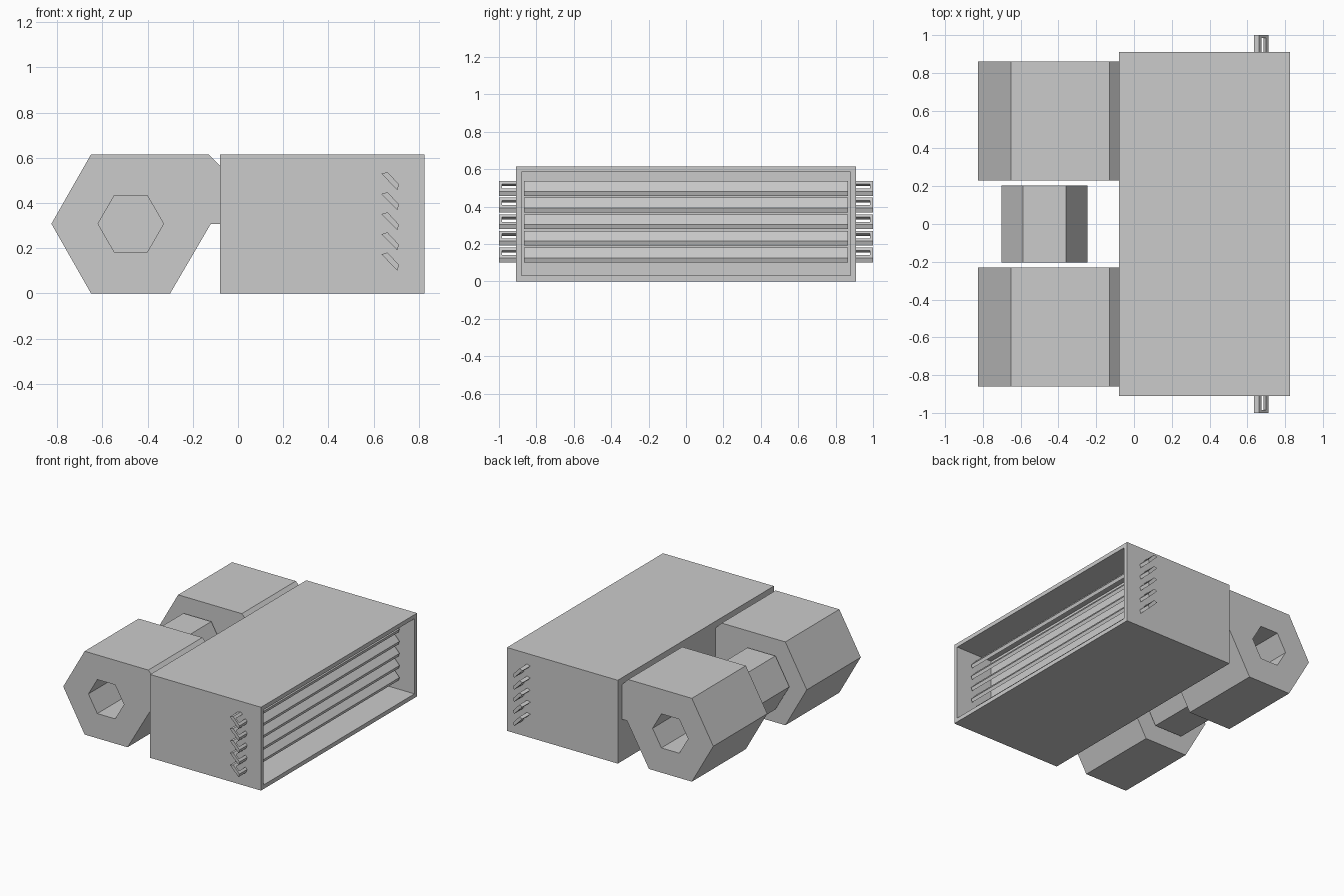
import bpy, bmesh, math
from mathutils import Vector

cube = bpy.data.objects.get("Cube")
if cube:
    bpy.data.objects.remove(cube, do_unlink=True)

grey = bpy.data.materials.new("plain_grey")
grey.use_nodes = True
grey.diffuse_color = (0.6, 0.6, 0.6, 1)
grey.node_tree.nodes["Principled BSDF"].inputs["Base Color"].default_value = (0.6, 0.6, 0.6, 1)


def finish(name, bm):
    bmesh.ops.recalc_face_normals(bm, faces=bm.faces)
    mesh = bpy.data.meshes.new(name)
    bm.to_mesh(mesh)
    bm.free()
    mesh.materials.append(grey)
    ob = bpy.data.objects.new(name, mesh)
    bpy.context.scene.collection.objects.link(ob)
    return ob


def add_prism(bm, profile, y0, y1):
    """Extrude an (x, z) outline from y0 to y1."""
    face = bm.faces.new([bm.verts.new((x, y0, z)) for x, z in profile])
    geom = bmesh.ops.extrude_face_region(bm, geom=[face])["geom"]
    moved = [v for v in geom if isinstance(v, bmesh.types.BMVert)]
    bmesh.ops.translate(bm, verts=moved, vec=(0, y1 - y0, 0))


def prism(name, profile, y0, y1):
    bm = bmesh.new()
    add_prism(bm, profile, y0, y1)
    return finish(name, bm)


def hexagon(cx, cz, r):
    return [(cx + r * math.cos(i * math.pi / 3), cz + r * math.sin(i * math.pi / 3))
            for i in range(6)]


# Housing: a block with a shallow recess in the +x side
bm = bmesh.new()
add_prism(bm, [(-0.08, 0), (0.825, 0), (0.825, 0.615), (-0.08, 0.615)], -0.91, 0.91)
bmesh.ops.recalc_face_normals(bm, faces=bm.faces)
mouth = max(bm.faces, key=lambda f: f.calc_center_median().x)
bmesh.ops.inset_region(bm, faces=[mouth], thickness=0.043)
bmesh.ops.translate(
    bm, vec=(-0.3, 0, 0),
    verts=[v for v in bmesh.ops.extrude_face_region(bm, geom=[mouth])["geom"]
           if isinstance(v, bmesh.types.BMVert)])
bmesh.ops.delete(bm, geom=[mouth], context="FACES")
finish("housing", bm)

# Hexagonal hinge barrels with a hexagonal bore
HUB = (-0.474, 0.308)
barrel = [(-0.825, 0.308), (-0.65, 0.615), (-0.13, 0.615), (-0.08, 0.565),
          (-0.08, 0.308), (-0.12, 0.308), (-0.30, 0), (-0.65, 0)]
cutter = prism("bore_cutter", hexagon(*HUB, 0.145), -1.2, 1.2)
cutter.hide_render = True
cutter.hide_viewport = True
for side, y0, y1 in (("front", -0.86, -0.23), ("back", 0.23, 0.86)):
    ob = prism(side + "_barrel", barrel, y0, y1)
    cut = ob.modifiers.new("bore", "BOOLEAN")
    cut.operation = "DIFFERENCE"
    cut.solver = "EXACT"
    cut.object = cutter

# Solid hub between the barrels
prism("middle_hub", hexagon(*HUB, 0.228), -0.203, 0.203)

# Sloping slats, each with a small loop handle at both ends
top, out = Vector((0.634, 0.529)), Vector((0.661, 0.537))
low, low_out = Vector((0.704, 0.458)), Vector((0.712, 0.482))


def strip(a, b, dz):
    """Part of the slat section between fractions a and b of its slope."""
    pts = (top.lerp(low, a), top.lerp(low, b), out.lerp(low_out, b), out.lerp(low_out, a))
    return [(p.x, p.y - dz) for p in pts]


for i in range(5):
    dz = i * 0.089
    prism(f"slat_{i + 1}", strip(0, 1, dz), -0.867, 0.867)
    bm = bmesh.new()
    for s in (-1, 1):
        add_prism(bm, strip(0, 0.27, dz), s * 0.9, s * 0.985)
        add_prism(bm, strip(0.73, 1, dz), s * 0.9, s * 0.985)
        add_prism(bm, strip(0, 1, dz), s * 0.985, s)
    finish(f"slat_handles_{i + 1}", bm)
